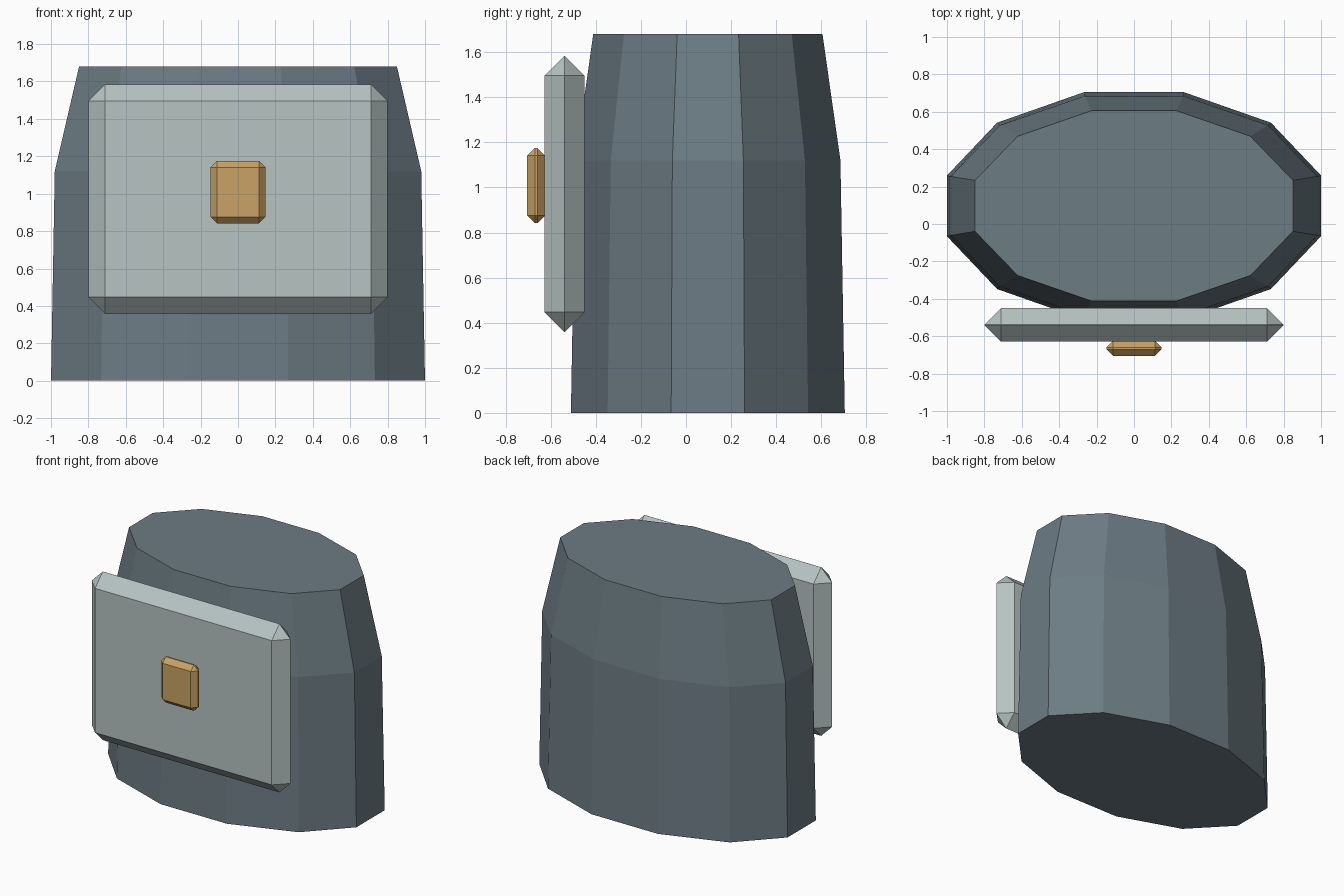
import bpy, bmesh
from math import cos, sin, radians

if "Cube" in bpy.data.objects:
    bpy.data.objects.remove(bpy.data.objects["Cube"])


def finish(bm, name, color):
    bmesh.ops.recalc_face_normals(bm, faces=bm.faces)
    mesh = bpy.data.meshes.new(name)
    bm.to_mesh(mesh)
    bm.free()
    mat = bpy.data.materials.new(name + "_colour")
    mat.diffuse_color = (*color, 1)
    mat.use_nodes = True
    mat.node_tree.nodes["Principled BSDF"].inputs["Base Color"].default_value = mat.diffuse_color
    mesh.materials.append(mat)
    obj = bpy.data.objects.new(name, mesh)
    bpy.context.collection.objects.link(obj)
    return obj


def bevelled_box(name, lo, hi, bevel, color):
    bm = bmesh.new()
    bmesh.ops.create_cube(bm, size=1)
    for v in bm.verts:
        v.co = [a + (c + 0.5) * (b - a) for a, b, c in zip(lo, hi, v.co)]
    bmesh.ops.bevel(bm, geom=bm.edges[:], offset=bevel, segments=1,
                    affect='EDGES', profile=0.5)
    return finish(bm, name, color)


# Body: twelve-sided elliptical loft, tapering towards the top
SIDES, RX, RY, CY = 12, 1.035, 0.629, 0.097
sections = [(0.0, 1.0, 1.0), (1.12, 0.98, 0.968), (1.68, 0.85, 0.837)]
bm = bmesh.new()
rings = []
for z, sx, sy in sections:
    angles = [radians(15 + 360 * i / SIDES) for i in range(SIDES)]
    rings.append([bm.verts.new((RX * sx * cos(a), CY + RY * sy * sin(a), z))
                  for a in angles])
for low, high in zip(rings, rings[1:]):
    for i in range(SIDES):
        j = (i + 1) % SIDES
        bm.faces.new((low[i], low[j], high[j], high[i]))
bm.faces.new(rings[0][::-1])
bm.faces.new(rings[-1])
finish(bm, "body", (0.15, 0.20, 0.23))

# Front panel: bevel reaches half its thickness, giving a pointed rim
bevelled_box("front_panel", (-0.80, -0.628, 0.358), (0.80, -0.45, 1.585),
             0.0885, (0.47, 0.55, 0.54))

# Clasp on the panel
bevelled_box("clasp", (-0.147, -0.705, 0.842), (0.147, -0.625, 1.175),
             0.034, (0.58, 0.36, 0.13))
